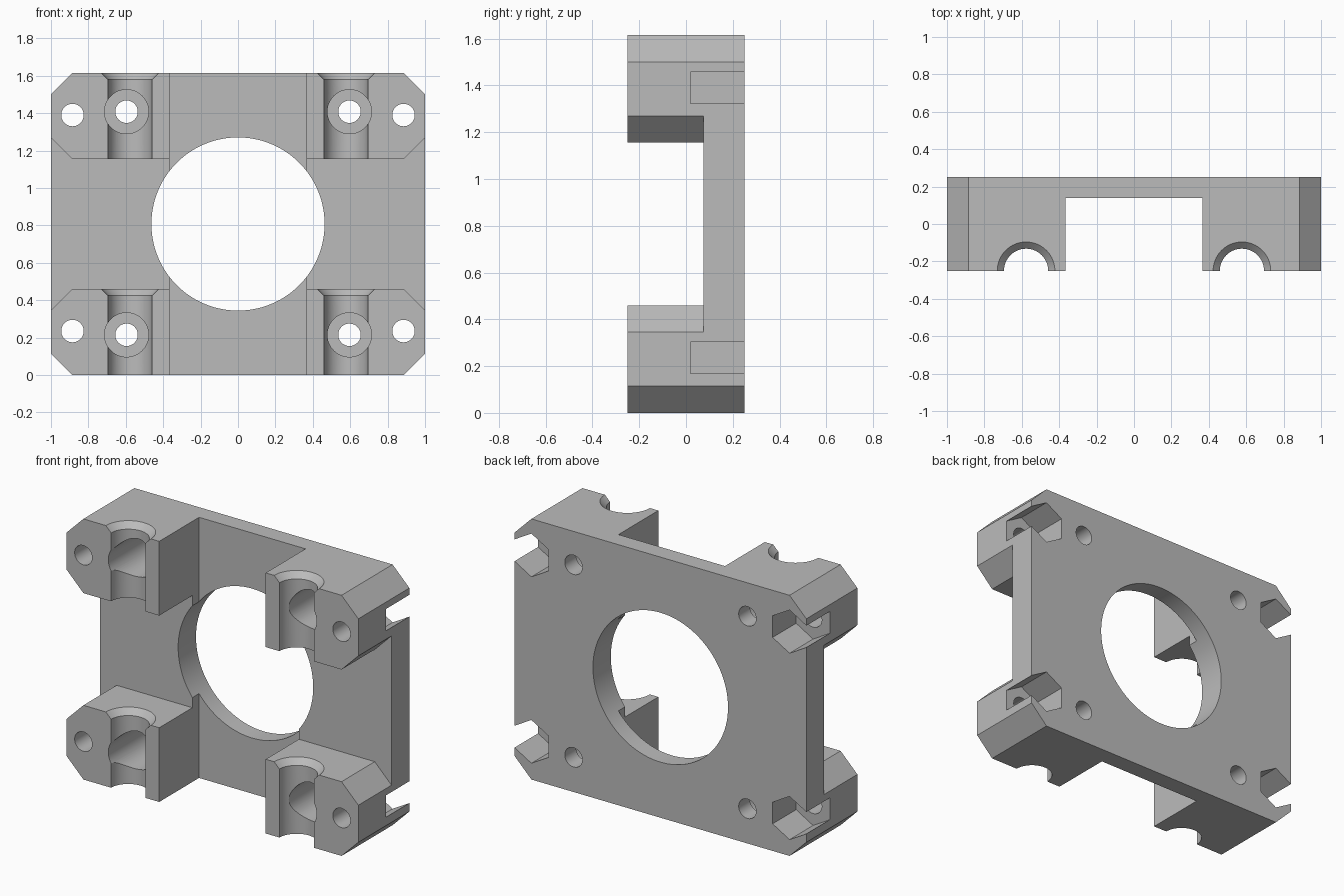
import bpy
import bmesh
import math
from mathutils import Matrix, Vector

if "Cube" in bpy.data.objects:
    bpy.data.objects.remove(bpy.data.objects["Cube"])

grey = bpy.data.materials.new("plain grey")
grey.use_nodes = True
colour = (0.5, 0.5, 0.5, 1)
grey.diffuse_color = colour
grey.node_tree.nodes["Principled BSDF"].inputs["Base Color"].default_value = colour

FRONT, BACK = -0.25, 0.25
HEIGHT = 1.615
MID = HEIGHT / 2
CHAMFER = 0.115
BLOCK_H = 0.46
CHANNEL_X = 0.365
OVER = 0.1


def finish(bm, name):
    bmesh.ops.recalc_face_normals(bm, faces=bm.faces)
    mesh = bpy.data.meshes.new(name)
    bm.to_mesh(mesh)
    bm.free()
    mesh.materials.append(grey)
    obj = bpy.data.objects.new(name, mesh)
    bpy.context.collection.objects.link(obj)
    return obj


def prism(name, outline, y0, y1):
    """Extrude an x-z outline along y."""
    bm = bmesh.new()
    face = bm.faces.new([bm.verts.new((x, y0, z)) for x, z in outline])
    ext = bmesh.ops.extrude_face_region(bm, geom=[face])
    verts = [v for v in ext["geom"] if isinstance(v, bmesh.types.BMVert)]
    bmesh.ops.translate(bm, verts=verts, vec=(0, y1 - y0, 0))
    return finish(bm, name)


def rod(name, start, end, r0, r1=None, sides=64):
    """Cylinder or cone between two points."""
    a, b = Vector(start), Vector(end)
    spin = (b - a).to_track_quat('Z', 'Y').to_matrix().to_4x4()
    bm = bmesh.new()
    bmesh.ops.create_cone(bm, cap_ends=True, segments=sides, radius1=r0,
                          radius2=r0 if r1 is None else r1, depth=(b - a).length,
                          matrix=Matrix.Translation((a + b) / 2) @ spin)
    return finish(bm, name)


def cut(cutter):
    mod = body.modifiers.new("cut", 'BOOLEAN')
    mod.operation = 'DIFFERENCE'
    mod.solver = 'EXACT'
    mod.object = cutter
    bpy.context.view_layer.objects.active = body
    bpy.ops.object.modifier_apply(modifier=mod.name)
    bpy.data.objects.remove(cutter)


# Solid body with chamfered corners
inner = 1 - CHAMFER
body = prism("mounting_bracket", [
    (-inner, 0), (inner, 0), (1, CHAMFER), (1, HEIGHT - CHAMFER),
    (inner, HEIGHT), (-inner, HEIGHT), (-1, HEIGHT - CHAMFER), (-1, CHAMFER)],
    FRONT, BACK)

# Cross gap between upper and lower blocks, flared at the outer ends
wide = 1 + OVER
low, flare = BLOCK_H, BLOCK_H - CHAMFER - OVER
cut(prism("cross_gap", [
    (-inner, low), (inner, low), (wide, flare), (wide, HEIGHT - flare),
    (inner, HEIGHT - low), (-inner, HEIGHT - low), (-wide, HEIGHT - flare), (-wide, flare)],
    FRONT - OVER, 0.075))

# Vertical channel between left and right blocks
cut(prism("channel", [
    (-CHANNEL_X, -OVER), (CHANNEL_X, -OVER),
    (CHANNEL_X, HEIGHT + OVER), (-CHANNEL_X, HEIGHT + OVER)], FRONT - OVER, 0.14))

# Large centre opening
cut(rod("centre_opening", (0, FRONT - OVER, MID), (0, BACK + OVER, MID), 0.463, sides=128))

for side in (-1, 1):
    # Rod groove through both blocks, with a flared mouth on top of each
    gx = side * 0.577
    cut(rod("rod_groove", (gx, FRONT, -OVER), (gx, FRONT, HEIGHT + OVER), 0.118))
    for top in (BLOCK_H, HEIGHT):
        cut(rod("groove_mouth", (gx, FRONT, top - 0.036), (gx, FRONT, top + 0.004),
                0.118, 0.158))

    for bolt_z, nut_z in ((0.215, 0.235), (1.408, 1.39)):
        # Counterbored bolt hole
        bx = side * 0.596
        cut(rod("counterbore", (bx, FRONT - OVER, bolt_z), (bx, 0.14, bolt_z), 0.118))
        cut(rod("bolt_hole", (bx, 0, bolt_z), (bx, BACK + OVER, bolt_z), 0.06))

        # Outer screw hole and the hexagonal nut pocket behind it
        nx = side * 0.885
        cut(rod("screw_hole", (nx, FRONT - OVER, nut_z), (nx, BACK + OVER, nut_z), 0.06))
        corners = [math.radians(60 * i + 30) for i in range(6)]
        cut(prism("nut_pocket", [(nx + 0.134 * math.cos(a), nut_z + 0.134 * math.sin(a))
                                 for a in corners], 0.02, BACK + OVER))

# One material, smooth bores with sharp edges
body.data.materials.clear()
body.data.materials.append(grey)
for poly in body.data.polygons:
    poly.material_index = 0
bpy.ops.object.select_all(action='DESELECT')
body.select_set(True)
bpy.context.view_layer.objects.active = body
bpy.ops.object.shade_smooth_by_angle(angle=math.radians(25))
